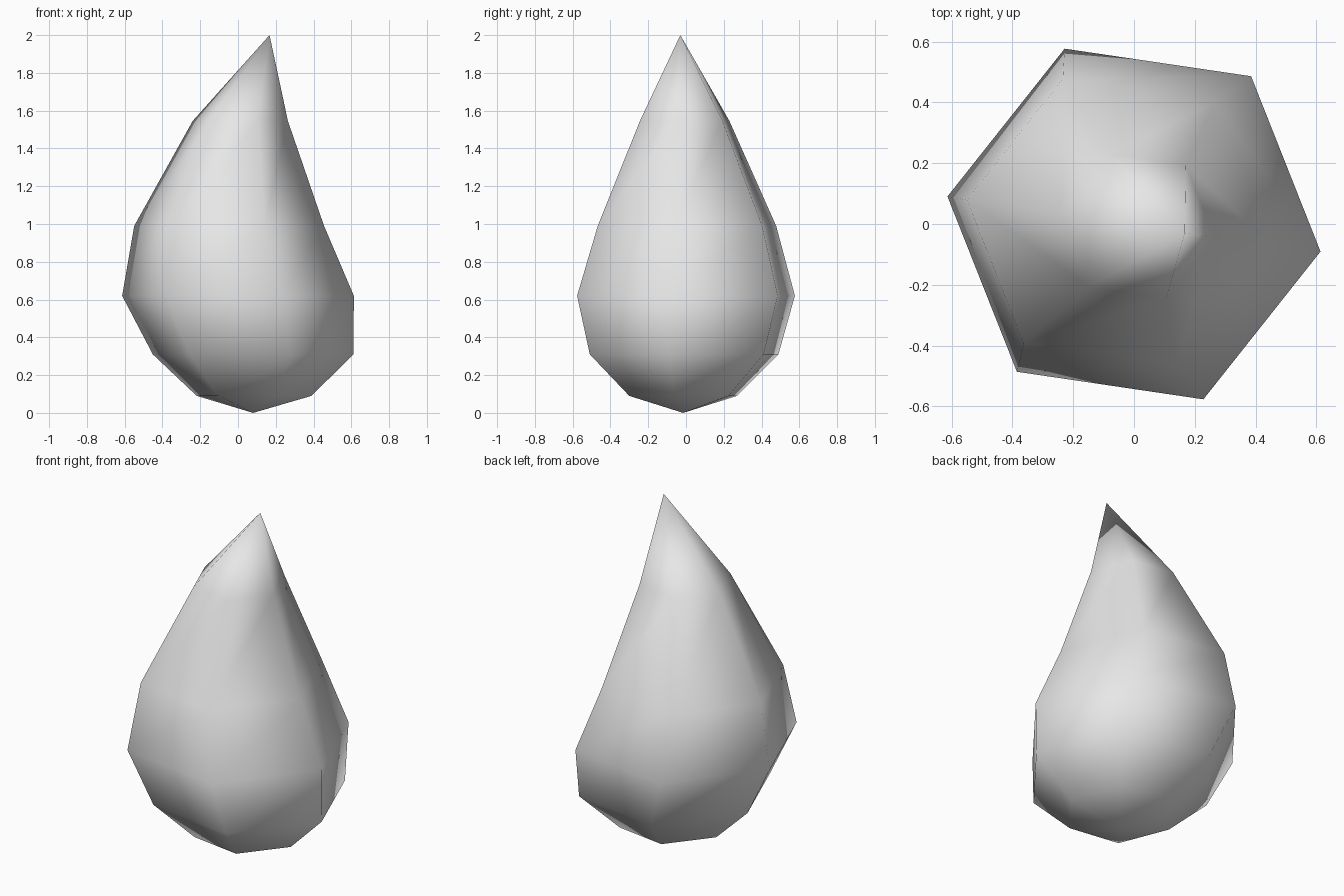
import bpy
import bmesh
from math import cos, sin, radians
from mathutils import Vector

default_cube = bpy.data.objects.get("Cube")
if default_cube:
    bpy.data.objects.remove(default_cube, do_unlink=True)

SIDES = 6
TURN = radians(-8.4)

# Single pale grey material
grey = bpy.data.materials.new("pale_grey")
grey.use_nodes = True
colour = (0.8, 0.8, 0.8, 1.0)
grey.diffuse_color = colour
grey.node_tree.nodes["Principled BSDF"].inputs["Base Color"].default_value = colour

# Cross-sections from bottom to top: centre x, centre y, height, radius
RINGS = [
    (0.085, -0.015, 0.09, 0.307),
    (0.08, -0.01, 0.31, 0.537),
    (0.0, 0.0, 0.62, 0.62),
    (-0.047, 0.005, 0.99, 0.508),
    (0.012, -0.007, 1.545, 0.255),
]
BOTTOM = Vector((0.08, -0.015, 0.0))
TIP = Vector((0.167, -0.03, 2.0))


def add_ring(bm, x, y, z, radius):
    angles = [TURN + radians(360 / SIDES) * i for i in range(SIDES)]
    return [bm.verts.new((x + radius * cos(a), y + radius * sin(a), z)) for a in angles]


# Leaning teardrop: hexagonal rings bridged, closed by a point at each end
bm = bmesh.new()
rings = [add_ring(bm, *ring) for ring in RINGS]
bottom = bm.verts.new(BOTTOM)
tip = bm.verts.new(TIP)
for i in range(SIDES):
    j = (i + 1) % SIDES
    bm.faces.new((bottom, rings[0][j], rings[0][i]))
    for low, high in zip(rings, rings[1:]):
        bm.faces.new((low[i], low[j], high[j], high[i]))
    bm.faces.new((rings[-1][i], rings[-1][j], tip))
bmesh.ops.recalc_face_normals(bm, faces=bm.faces[:])
for face in bm.faces:
    face.smooth = True

mesh = bpy.data.meshes.new("teardrop")
bm.to_mesh(mesh)
bm.free()
mesh.materials.append(grey)
teardrop = bpy.data.objects.new("teardrop", mesh)
bpy.context.collection.objects.link(teardrop)
